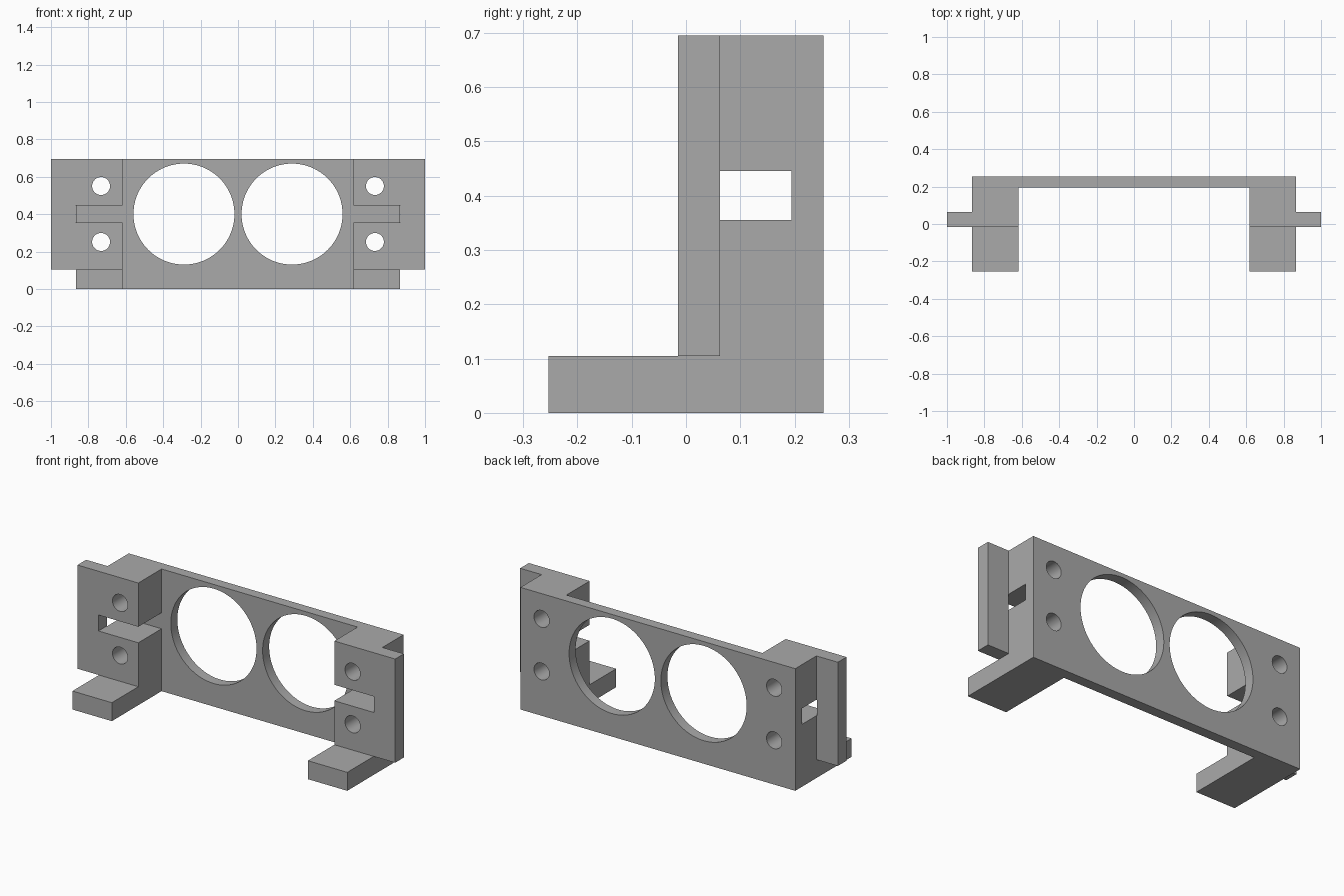
import bpy
from math import pi

default = bpy.data.objects.get("Cube")
if default:
    bpy.data.objects.remove(default, do_unlink=True)

# Main dimensions
HEIGHT, FOOT_TOP = 0.695, 0.105
BACK, FRONT, FOOT_FRONT = 0.253, -0.015, -0.253
PLATE_FRONT, FLANGE_BACK = 0.194, 0.063
INNER, OUTER = 0.617, 0.865

grey = bpy.data.materials.new("plain grey")
grey.use_nodes = True
grey.diffuse_color = (0.4, 0.4, 0.4, 1)
grey.node_tree.nodes["Principled BSDF"].inputs["Base Color"].default_value = (0.4, 0.4, 0.4, 1)


def box(name, x, y, z):
    """Box given by its (low, high) range on each axis."""
    bpy.ops.mesh.primitive_cube_add(size=1, location=[(a + b) / 2 for a, b in (x, y, z)])
    ob = bpy.context.object
    ob.name = name
    ob.scale = [b - a for a, b in (x, y, z)]
    bpy.ops.object.transform_apply(location=True, rotation=True, scale=True)
    return ob


def bore(name, x, z, radius, sides):
    """Cylinder running front to back, used as a cutter."""
    bpy.ops.mesh.primitive_cylinder_add(vertices=sides, radius=radius, depth=2,
                                        location=(x, 0, z), rotation=(pi / 2, 0, 0))
    ob = bpy.context.object
    ob.name = name
    bpy.ops.object.transform_apply(location=True, rotation=True, scale=True)
    return ob


def combine(target, other, operation):
    """Apply a boolean and discard the helper object."""
    mod = target.modifiers.new(operation.lower(), 'BOOLEAN')
    mod.object, mod.operation, mod.solver = other, operation, 'EXACT'
    bpy.ops.object.select_all(action='DESELECT')
    bpy.context.view_layer.objects.active = target
    target.select_set(True)
    bpy.ops.object.modifier_apply(modifier=mod.name)
    bpy.data.objects.remove(other, do_unlink=True)


def span(side, a, b):
    return sorted((side * a, side * b))


# Back plate joining both ends
bracket = box("mounting_bracket", (-OUTER, OUTER), (PLATE_FRONT, BACK), (0, HEIGHT))

# End blocks, feet and side flanges
for s in (-1, 1):
    combine(bracket, box("end_block", span(s, INNER, OUTER), (FRONT, BACK), (0, HEIGHT)), 'UNION')
    combine(bracket, box("foot", span(s, INNER, OUTER), (FOOT_FRONT, BACK), (0, FOOT_TOP)), 'UNION')
    combine(bracket, box("flange", span(s, 0.75, 1), (FRONT, FLANGE_BACK), (FOOT_TOP, HEIGHT)), 'UNION')

# Slots, round openings and screw holes
for s in (-1, 1):
    combine(bracket, box("slot", span(s, 0.58, 0.868), (-0.2, PLATE_FRONT), (0.355, 0.446)), 'DIFFERENCE')
    combine(bracket, bore("opening", s * 0.289, 0.401, 0.27, 96), 'DIFFERENCE')
    for z in (0.252, 0.551):
        combine(bracket, bore("screw_hole", s * 0.732, z, 0.048, 40), 'DIFFERENCE')

bracket.data.materials.clear()
bracket.data.materials.append(grey)
bpy.ops.object.shade_smooth_by_angle(angle=pi / 6)
